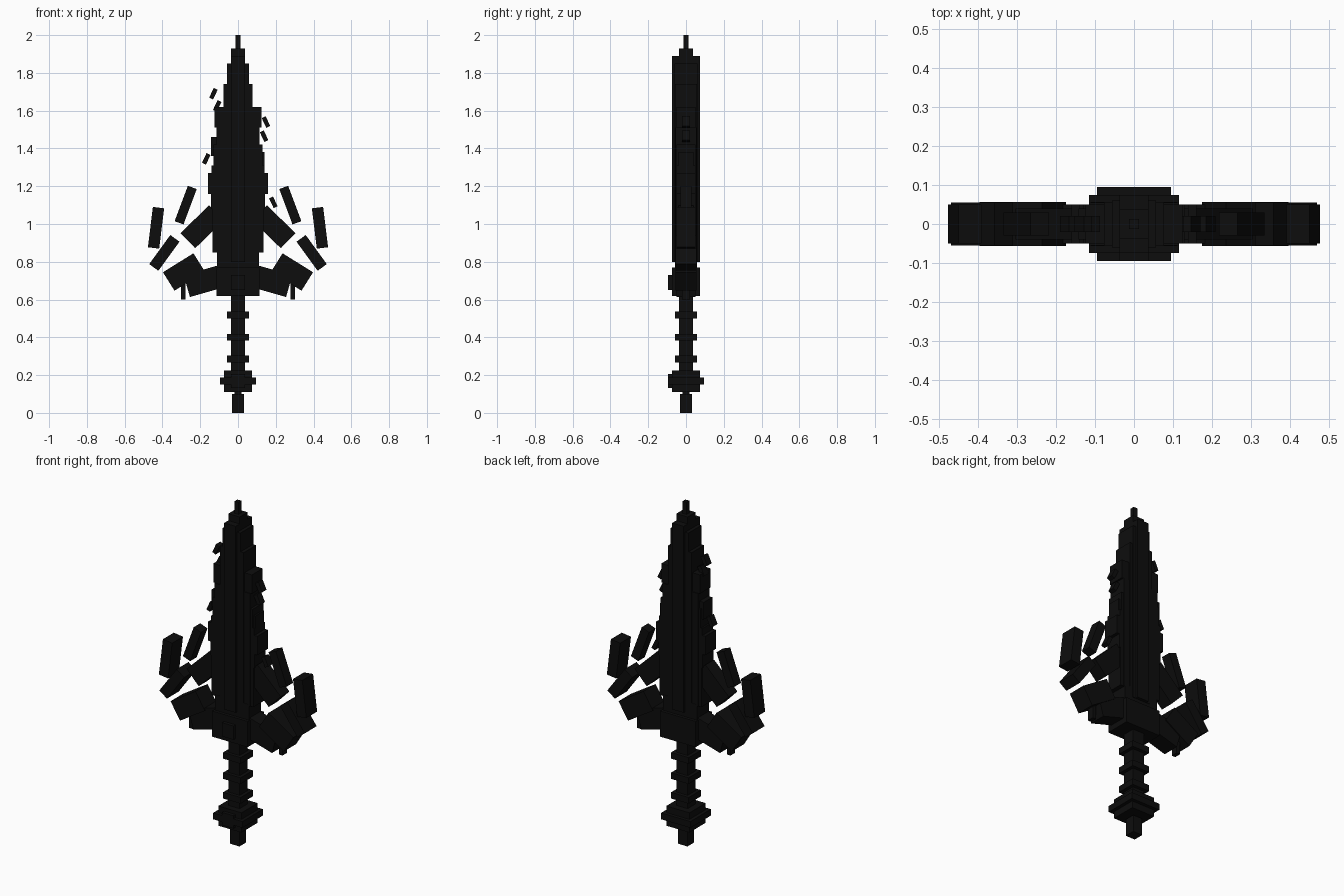
import bpy, math

old = bpy.data.objects.get("Cube")
if old:
    bpy.data.objects.remove(old, do_unlink=True)

black = bpy.data.materials.new("near black")
black.use_nodes = True
tone = (0.004, 0.004, 0.004, 1)
black.diffuse_color = tone
black.node_tree.nodes["Principled BSDF"].inputs["Base Color"].default_value = tone


def box(name, x, y, z, sx, sy, sz, tilt=0):
    """Box given by centre, full size and tilt in the front plane (degrees)."""
    bpy.ops.mesh.primitive_cube_add(size=1, location=(x, y, z))
    ob = bpy.context.object
    ob.name = name
    ob.scale = (sx, sy, sz)
    ob.rotation_euler.y = math.radians(tilt)
    ob.data.materials.append(black)
    return ob


def tier(name, hx, hy, z0, z1):
    """Centred box given by half widths and its bottom and top."""
    return box(name, 0, 0, (z0 + z1) / 2, 2 * hx, 2 * hy, z1 - z0)


# Pommel and grip
tier("pommel_tip", .031, .031, 0, .1)
tier("pommel", .075, .075, .11, .225)
tier("pommel_ring", .095, .095, .15, .187)
box("pommel_front_plate", 0, -.08, .168, .075, .03, .075)
tier("pommel_pin", .018, .018, .09, .12)
tier("grip", .037, .037, .22, .64)
for z in (.285, .4, .518):
    tier("grip_ring", .057, .057, z - .018, z + .018)

# Guard block
tier("guard", .115, .075, .62, .77)
tier("guard_neck", .11, .057, .76, .86)
box("guard_front_plate", 0, -.08, .69, .075, .03, .08)

# Blade: tip, raised spine and stepped layers
tier("blade_point", .013, .013, 1.92, 2)
tier("blade_tip", .037, .037, 1.8, 1.93)
tier("blade_spine", .037, .075, .8, 1.89)
tier("blade_upper", .057, .06, .8, 1.85)
tier("blade_middle", .077, .057, .8, 1.74)
tier("blade_core", .115, .055, .85, 1.51)

# Stepped teeth along both edges
for hx, z0, z1 in ((.125, 1.51, 1.62), (.13, 1.31, 1.42), (.14, 1.24, 1.31),
                   (.16, 1.16, 1.27), (.142, 1.08, 1.17), (.135, .85, 1.08)):
    tier("blade_teeth", hx, .05, z0, z1)
box("right_tooth", -.1, 0, 1.41, .085, .08, .1)
box("left_tooth", .1, 0, 1.345, .08, .08, .07)

# Loose shards beside the edges
for x, z in ((-.13, 1.69), (-.11, 1.625), (-.168, 1.345),
             (.148, 1.54), (.138, 1.465), (.187, 1.115)):
    box("edge_shard", x, 0, z, .023, .04, .057, -25 if x > 0 else 25)

# Mirrored wing pieces: name, x, z, width, depth, length, tilt
wing = (("blade_spur", .19, .985, .112, .08, .21, -46),
        ("inner_fin", .277, 1.1, .05, .06, .2, -20.5),
        ("outer_fin", .434, .98, .06, .1, .215, -7),
        ("wing_link", .39, .847, .06, .11, .19, -36),
        ("wing_outer", .286, .746, .115, .112, .19, -58),
        ("wing_root", .17, .7, .12, .1, .21, -74),
        ("wing_peg", .29, .65, .024, .04, .1, 0))
for side, label in ((1, "left_"), (-1, "right_")):
    for name, x, z, w, d, length, tilt in wing:
        box(label + name, side * x, 0, z, w, d, length, side * tilt)
